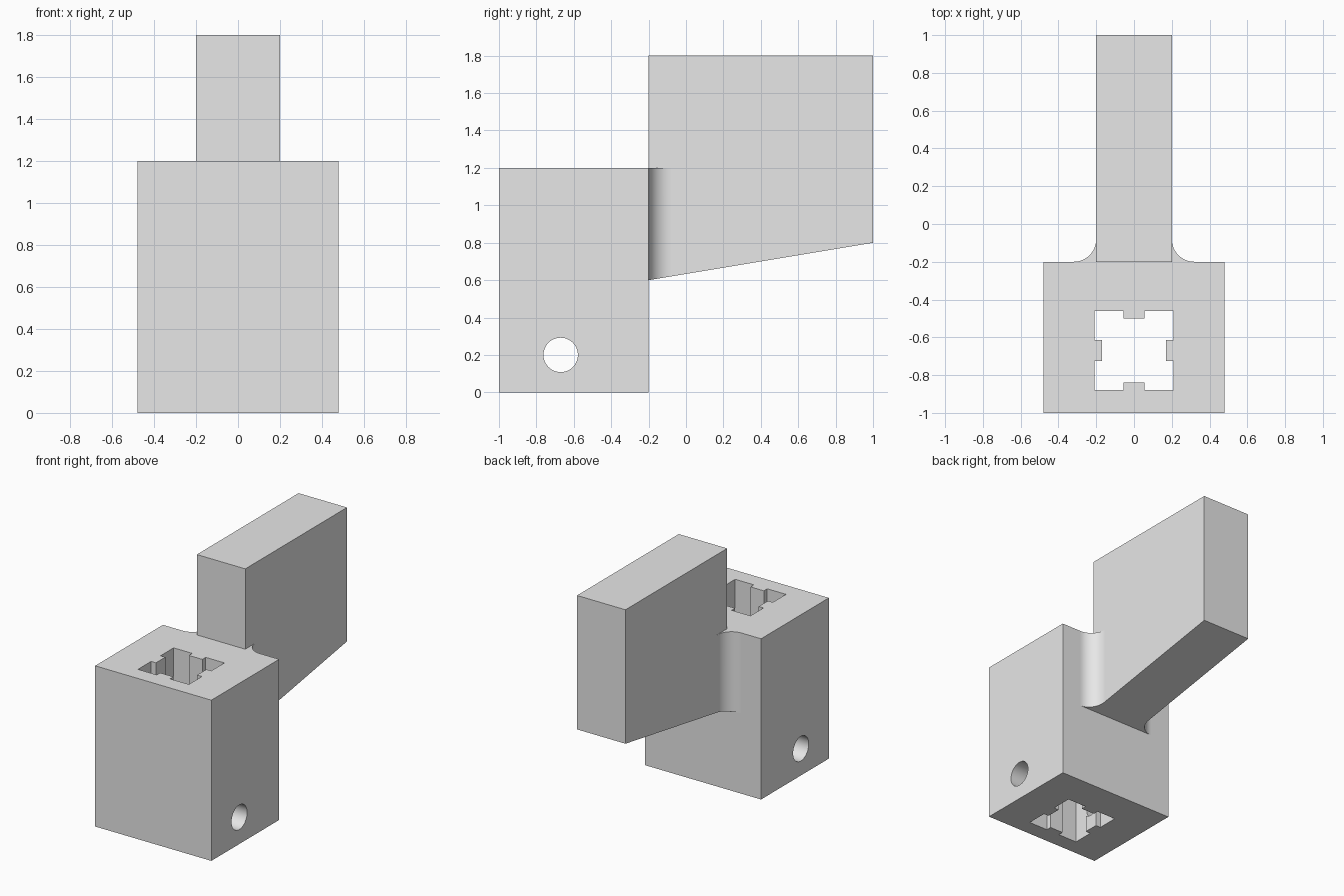
import bpy, bmesh, math
from mathutils import Matrix

cube = bpy.data.objects.get("Cube")
if cube:
    bpy.data.objects.remove(cube, do_unlink=True)

grey = bpy.data.materials.new("light grey")
grey.use_nodes = True
grey.diffuse_color = (0.8, 0.8, 0.8, 1)
grey.node_tree.nodes["Principled BSDF"].inputs["Base Color"].default_value = (0.8, 0.8, 0.8, 1)


def prism(name, low, high):
    """Closed solid between two matching loops of points."""
    bm = bmesh.new()
    a = [bm.verts.new(p) for p in low]
    b = [bm.verts.new(p) for p in high]
    n = len(a)
    bm.faces.new(a[::-1])
    bm.faces.new(b)
    for i in range(n):
        j = (i + 1) % n
        bm.faces.new((a[i], a[j], b[j], b[i]))
    bmesh.ops.recalc_face_normals(bm, faces=bm.faces)
    mesh = bpy.data.meshes.new(name)
    bm.to_mesh(mesh)
    bm.free()
    mesh.materials.append(grey)
    obj = bpy.data.objects.new(name, mesh)
    bpy.context.collection.objects.link(obj)
    return obj


def activate(obj):
    bpy.ops.object.select_all(action='DESELECT')
    obj.select_set(True)
    bpy.context.view_layer.objects.active = obj


def cut(obj, cutter):
    cutter.hide_render = True
    mod = obj.modifiers.new("cut", 'BOOLEAN')
    mod.operation = 'DIFFERENCE'
    mod.solver = 'EXACT'
    mod.object = cutter
    activate(obj)
    bpy.ops.object.modifier_apply(modifier=mod.name)
    bpy.data.objects.remove(cutter, do_unlink=True)


def extrude_z(name, outline, z0, z1):
    return prism(name, [(x, y, z0) for x, y in outline], [(x, y, z1) for x, y in outline])


def underside(y):
    """Height of the arm's sloping underside."""
    return 0.6 + (y + 0.2) / 6


# Main block
W, BACK, TOP = 0.48, -0.2, 1.2
block = extrude_z("block", [(-W, -1), (W, -1), (W, BACK), (-W, BACK)], 0, TOP)

# Square socket with a key in the middle of each wall
CY, S, KEY, DEPTH = -0.67, 0.21, 0.055, 0.04
side = [(S, -S), (S, -KEY), (S - DEPTH, -KEY), (S - DEPTH, KEY), (S, KEY)]
outline = []
for k in range(4):
    c, s = round(math.cos(k * math.pi / 2)), round(math.sin(k * math.pi / 2))
    outline += [(x * c - y * s, CY + x * s + y * c) for x, y in side]
cut(block, extrude_z("socket_cutter", outline, -0.1, TOP + 0.1))

# Round cross bore near the bottom
R = 0.092
ring = [(CY + R * math.cos(i * math.tau / 48), 0.2 + R * math.sin(i * math.tau / 48)) for i in range(48)]
cut(block, prism("bore_cutter", [(-0.6, y, z) for y, z in ring], [(0.6, y, z) for y, z in ring]))

# Rear arm with sloping underside
A = 0.2
arm_side = [(BACK, underside(BACK)), (1, underside(1)), (1, 1.8), (BACK, 1.8)]
prism("arm", [(-A, y, z) for y, z in arm_side], [(A, y, z) for y, z in arm_side])

# Concave fillets joining the arm to the block
F, STEPS = 0.12, 16
fillets = []
for name, sign in (("left_fillet", 1), ("right_fillet", -1)):
    plan = [(sign * A, BACK)]
    for i in range(STEPS + 1):
        t = math.pi / 2 * i / STEPS
        plan.append((sign * (A + F - F * math.sin(t)), BACK + F - F * math.cos(t)))
    fillets.append(prism(name, [(x, y, underside(y)) for x, y in plan], [(x, y, TOP) for x, y in plan]))

# Smooth the curved walls, keep hard edges
for obj in [block] + fillets:
    activate(obj)
    bpy.ops.object.shade_smooth_by_angle(angle=math.radians(30))
